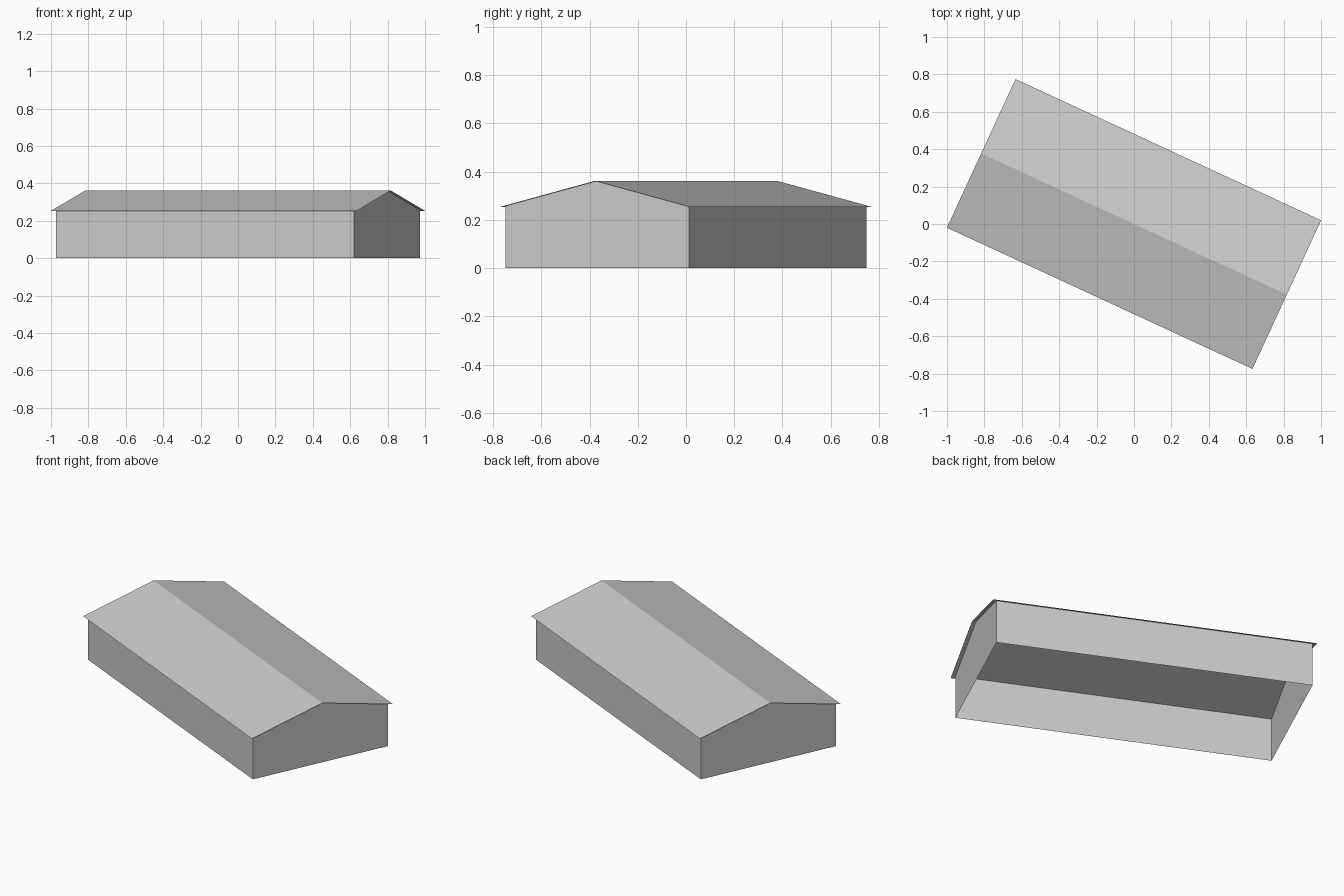
import bpy, bmesh, math

cube = bpy.data.objects.get("Cube")
if cube:
    bpy.data.objects.remove(cube, do_unlink=True)

TURN = math.radians(-24.8)             # the building stands at an angle
ROOF_LENGTH, ROOF_WIDTH = 0.90, 0.4375  # half sizes
WALL_LENGTH, WALL_WIDTH = 0.878, 0.419
RIDGE, EAVE = 0.362, 0.253
WALL_TOP = RIDGE - (RIDGE - EAVE) * WALL_WIDTH / ROOF_WIDTH

grey = bpy.data.materials.new("light grey")
grey.use_nodes = True
colour = (0.6, 0.6, 0.6, 1)
grey.diffuse_color = colour
grey.node_tree.nodes["Principled BSDF"].inputs["Base Color"].default_value = colour


def sheet(name, faces):
    """Thin part made of flat faces, each a list of corners."""
    bm = bmesh.new()
    for corners in faces:
        bm.faces.new([bm.verts.new(c) for c in corners])
    bmesh.ops.remove_doubles(bm, verts=bm.verts, dist=0.0001)
    mesh = bpy.data.meshes.new(name)
    bm.to_mesh(mesh)
    bm.free()
    mesh.materials.append(grey)
    obj = bpy.data.objects.new(name, mesh)
    obj.rotation_euler.z = TURN
    bpy.context.collection.objects.link(obj)


def both_ends(face):
    """The face and its copy turned half way round."""
    return [face, [(-x, -y, z) for x, y, z in face]]


# Long side walls and end walls, open underneath
L, W = WALL_LENGTH, WALL_WIDTH
sides = both_ends([(-L, -W, 0), (L, -W, 0), (L, -W, WALL_TOP), (-L, -W, WALL_TOP)])
ends = both_ends([(L, -W, 0), (L, W, 0), (L, W, WALL_TOP), (L, -W, WALL_TOP)])
sheet("walls", sides + ends)

# Triangular gables above the end walls
sheet("gables", both_ends([(L, -W, WALL_TOP), (L, W, WALL_TOP), (L, 0, RIDGE)]))

# Two roof slopes meeting at the ridge, overhanging all round
L, W = ROOF_LENGTH, ROOF_WIDTH
sheet("roof", both_ends([(-L, -W, EAVE), (L, -W, EAVE), (L, 0, RIDGE), (-L, 0, RIDGE)]))
